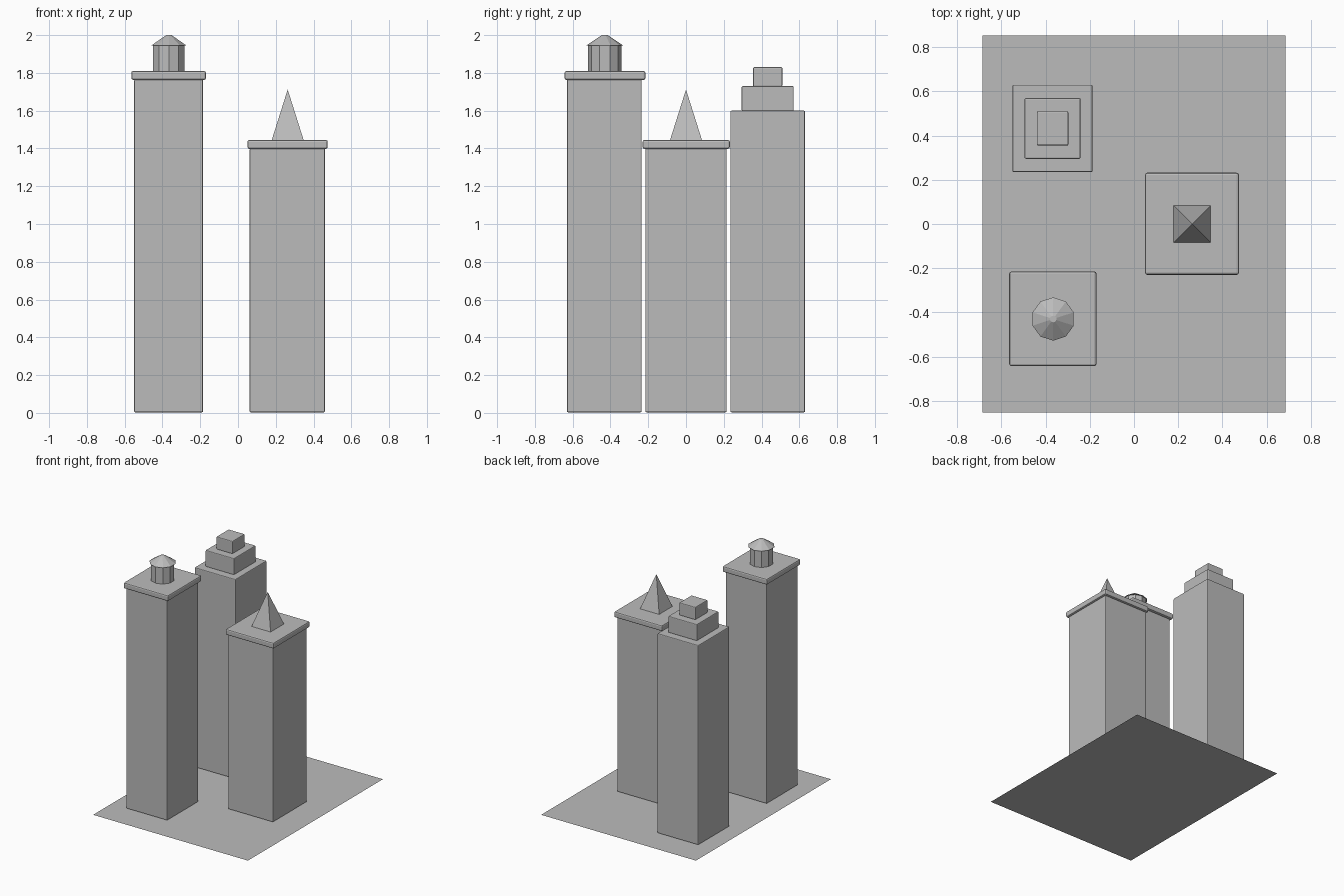
import bpy, math

if "Cube" in bpy.data.objects:
    bpy.data.objects.remove(bpy.data.objects["Cube"])

stone = bpy.data.materials.new("grey_stone")
stone.diffuse_color = (0.5, 0.5, 0.5, 1)
stone.use_nodes = True
stone.node_tree.nodes["Principled BSDF"].inputs["Base Color"].default_value = stone.diffuse_color


def finish(obj, name):
    obj.name = name
    obj.data.materials.append(stone)
    return obj


def block(name, x0, x1, y0, y1, z0, z1, bevel=0.006):
    """Box between two corners with softly chamfered edges."""
    bpy.ops.mesh.primitive_cube_add(size=1, location=((x0 + x1) / 2, (y0 + y1) / 2, (z0 + z1) / 2))
    obj = finish(bpy.context.object, name)
    obj.scale = (x1 - x0, y1 - y0, z1 - z0)
    bpy.ops.object.transform_apply(location=False, rotation=False, scale=True)
    mod = obj.modifiers.new("edges", 'BEVEL')
    mod.width, mod.segments = bevel, 2
    return obj


def cone(name, sides, r0, r1, x, y, z0, z1, turn=0):
    bpy.ops.mesh.primitive_cone_add(vertices=sides, radius1=r0, radius2=r1, depth=z1 - z0,
                                    location=(x, y, (z0 + z1) / 2), rotation=(0, 0, turn))
    return finish(bpy.context.object, name)


# Ground sheet
bpy.ops.mesh.primitive_plane_add(size=1)
ground = finish(bpy.context.object, "ground_sheet")
ground.scale = (1.37, 1.705, 1)

# Tall tower with a round lantern
block("tall_tower", -0.55, -0.185, -0.63, -0.235, 0.003, 1.765)
block("tall_tower_slab", -0.565, -0.17, -0.643, -0.215, 1.763, 1.81, 0.01)
cone("lantern_drum", 10, 0.088, 0.088, -0.366, -0.43, 1.81, 1.95)
cone("lantern_roof", 10, 0.098, 0.015, -0.366, -0.43, 1.945, 2.0)

# Short tower with a pyramid spire
block("short_tower", 0.062, 0.46, -0.215, 0.215, 0.003, 1.4)
block("short_tower_slab", 0.05, 0.475, -0.23, 0.232, 1.398, 1.445, 0.01)
cone("spire", 4, 0.085 * math.sqrt(2), 0, 0.263, 0, 1.443, 1.712, math.pi / 4)

# Stepped tower
block("stepped_tower", -0.55, -0.188, 0.235, 0.63, 0.003, 1.6)
block("middle_step", -0.495, -0.242, 0.295, 0.57, 1.597, 1.73)
block("top_step", -0.44, -0.297, 0.355, 0.51, 1.728, 1.83)
